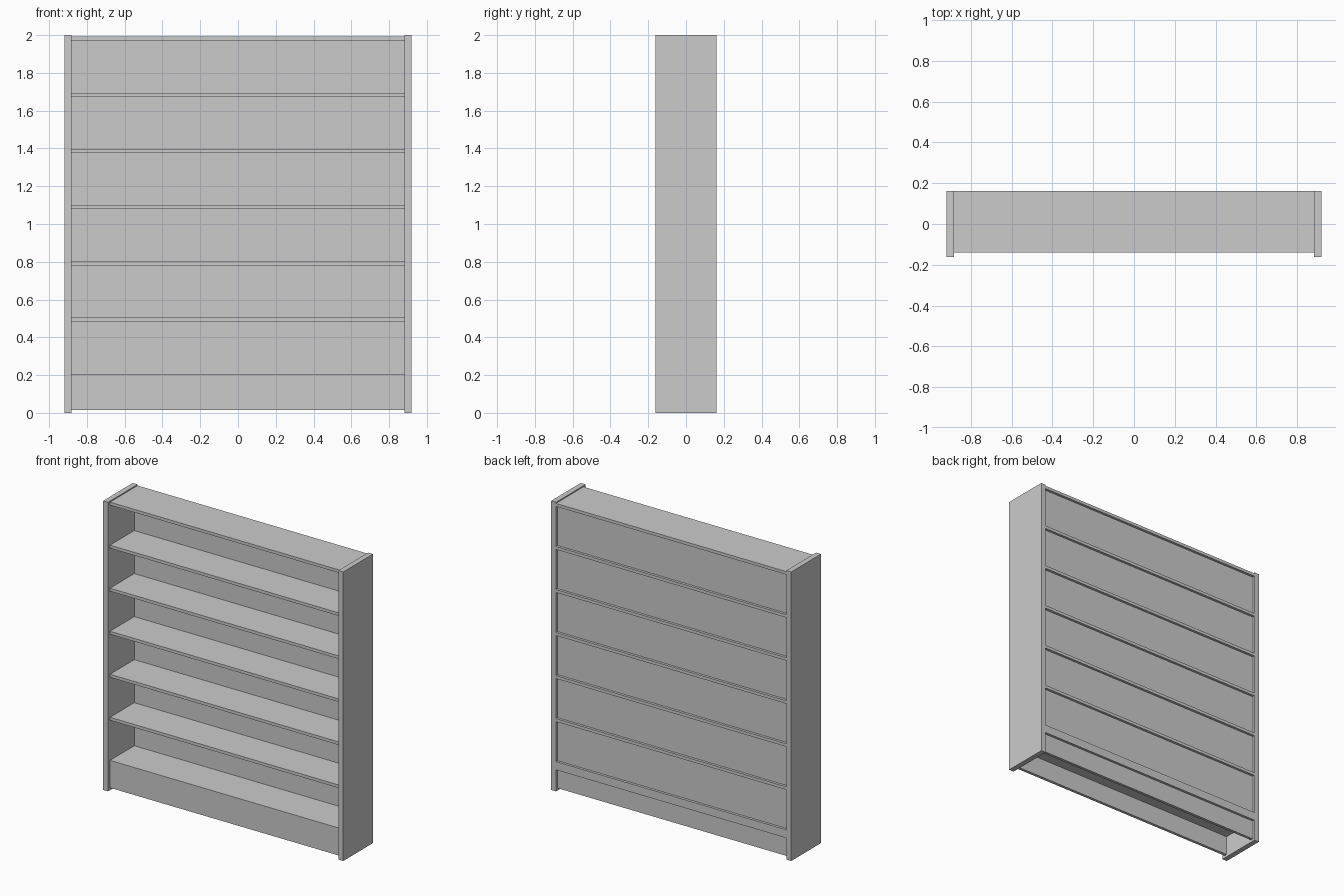
import bpy

if "Cube" in bpy.data.objects:
    bpy.data.objects.remove(bpy.data.objects["Cube"])

INNER = 0.882            # half width between the side panels
FRONT, BACK = -0.139, 0.162
PITCH = 0.2977


def box(name, x0, x1, y0, y1, z0, z1):
    bpy.ops.mesh.primitive_cube_add(
        size=1, location=((x0 + x1) / 2, (y0 + y1) / 2, (z0 + z1) / 2))
    ob = bpy.context.object
    ob.name = name
    ob.scale = (x1 - x0, y1 - y0, z1 - z0)
    bpy.ops.object.transform_apply(location=False, rotation=False, scale=True)
    return ob


# side panels
box("side_panel_left", -0.919, -INNER, -0.162, BACK, 0, 2)
box("side_panel_right", INNER, 0.919, -0.162, BACK, 0, 2)

# shelves, the lowest one is thicker
tops = [0.206 + PITCH * i for i in range(7)]
bottoms = [0.149] + [t - 0.021 for t in tops[1:]]
for i, (lo, hi) in enumerate(zip(bottoms, tops)):
    name = "bottom_shelf" if i == 0 else "top_board" if i == 6 else f"shelf_{i}"
    box(name, -INNER, INNER, FRONT, BACK, lo, hi)

# recessed back panels between the shelves
for i in range(6):
    box(f"back_panel_{i + 1}", -INNER, INNER, 0.126, 0.145, tops[i], bottoms[i + 1])

# plinth boards under the bottom shelf
box("front_plinth", -INNER, INNER, FRONT, FRONT + 0.02, 0.016, 0.149)
box("back_plinth", -INNER, INNER, 0.126, 0.145, 0.016, 0.149)
